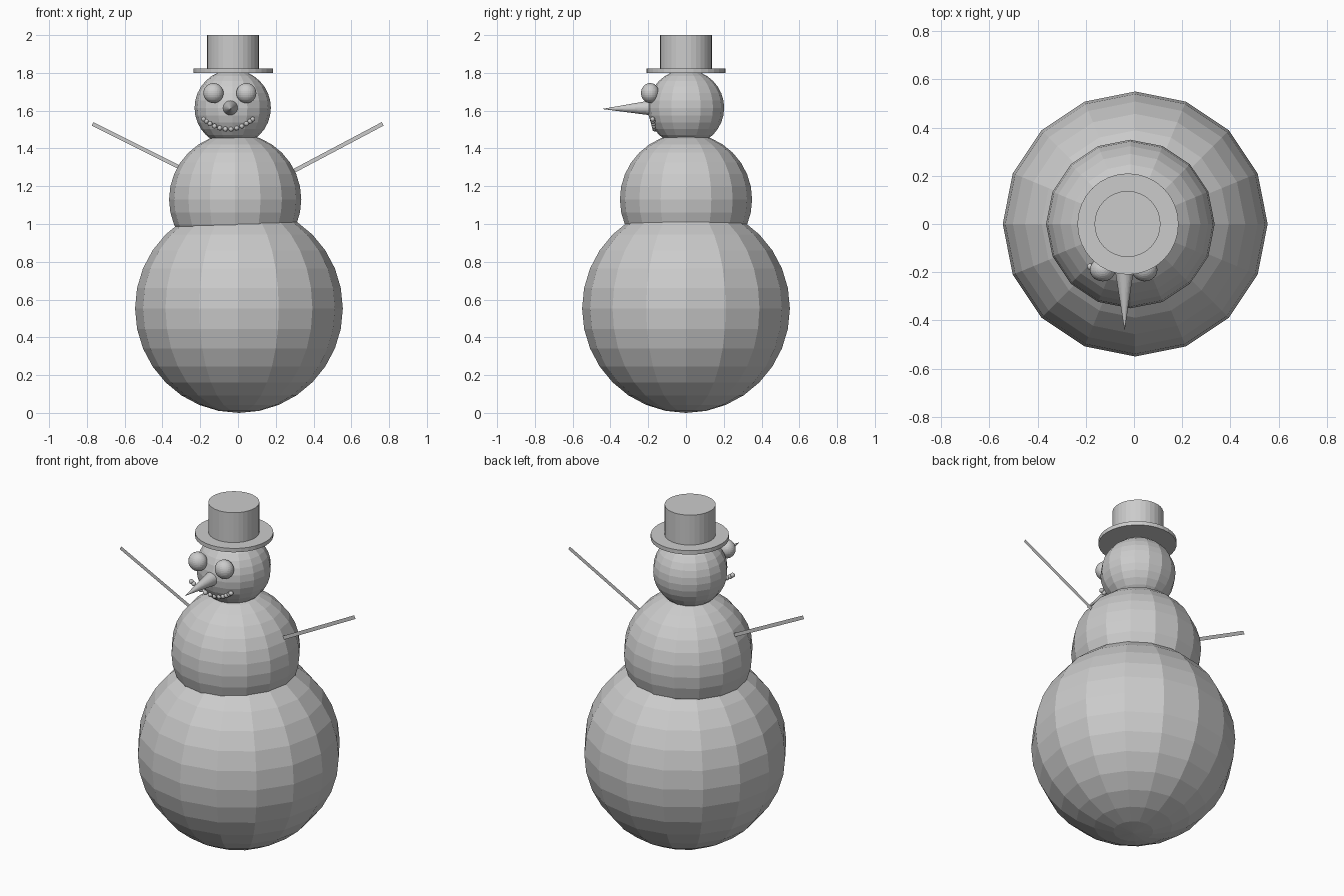
import bpy, math
from mathutils import Vector

if "Cube" in bpy.data.objects:
    bpy.data.objects.remove(bpy.data.objects["Cube"])

grey = bpy.data.materials.new("plain_grey")
grey.diffuse_color = (0.6, 0.6, 0.6, 1)
grey.use_nodes = True
grey.node_tree.nodes["Principled BSDF"].inputs["Base Color"].default_value = grey.diffuse_color


def finish(name):
    ob = bpy.context.object
    ob.name = name
    ob.data.name = name
    ob.data.materials.clear()
    ob.data.materials.append(grey)
    return ob


def ball(name, loc, scale, segs=32, rings=16):
    bpy.ops.mesh.primitive_uv_sphere_add(segments=segs, ring_count=rings, radius=1, location=loc)
    ob = finish(name)
    ob.scale = scale if isinstance(scale, tuple) else (scale,) * 3
    return ob


def drum(name, x, r, z0, z1):
    bpy.ops.mesh.primitive_cylinder_add(vertices=32, radius=r, depth=z1 - z0,
                                        location=(x, 0, (z0 + z1) / 2))
    return finish(name)


# body: three faceted snowballs, slightly off-line with each other
ball("lower_body", (0.005, 0, 0.553), (0.55, 0.55, 0.553), 16, 16)
ball("upper_body", (-0.015, 0, 1.13), 0.35, 16, 16)
ball("head", (-0.028, 0, 1.615), 0.202, 16, 16)

# hat
drum("hat_brim", -0.025, 0.21, 1.80, 1.823)
drum("hat_crown", -0.027, 0.137, 1.82, 2.0)

# eyes
for side, x in (("left", -0.13), ("right", 0.044)):
    ball("eye_" + side, (x, -0.19, 1.693), (0.053, 0.048, 0.053))

# pointed nose
base, tip = Vector((-0.04, -0.17, 1.615)), Vector((-0.039, -0.445, 1.609))
bpy.ops.mesh.primitive_cone_add(vertices=32, radius1=0.042, radius2=0,
                                depth=(tip - base).length, location=(base + tip) / 2)
nose = finish("nose")
nose.rotation_euler = (tip - base).to_track_quat('Z', 'Y').to_euler()

# smile: small beads along a shallow curve
COUNT = 12
for i in range(COUNT):
    t = -1 + 2 * i / (COUNT - 1)
    t = math.sin(t * 1.2) / math.sin(1.2)      # closer together at the corners
    ball("mouth_bead", (-0.052 + 0.13 * t, -0.165 - 0.012 * t * t, 1.502 + 0.053 * t * t),
         0.013, 16, 8)

# arms: thin flat strips standing in the front plane
for side, a, b in (("left", (-0.27, 1.28), (-0.77, 1.53)),
                   ("right", (0.26, 1.262), (0.766, 1.53))):
    p, q = Vector((a[0], 0, a[1])), Vector((b[0], 0, b[1]))
    d = (q - p).normalized()
    n = Vector((-d.z, 0, d.x)) * 0.0105
    me = bpy.data.meshes.new("arm_" + side)
    me.from_pydata([p - n, q - n, q + n, p + n], [], [(0, 1, 2, 3)])
    me.materials.append(grey)
    bpy.context.collection.objects.link(bpy.data.objects.new("arm_" + side, me))
